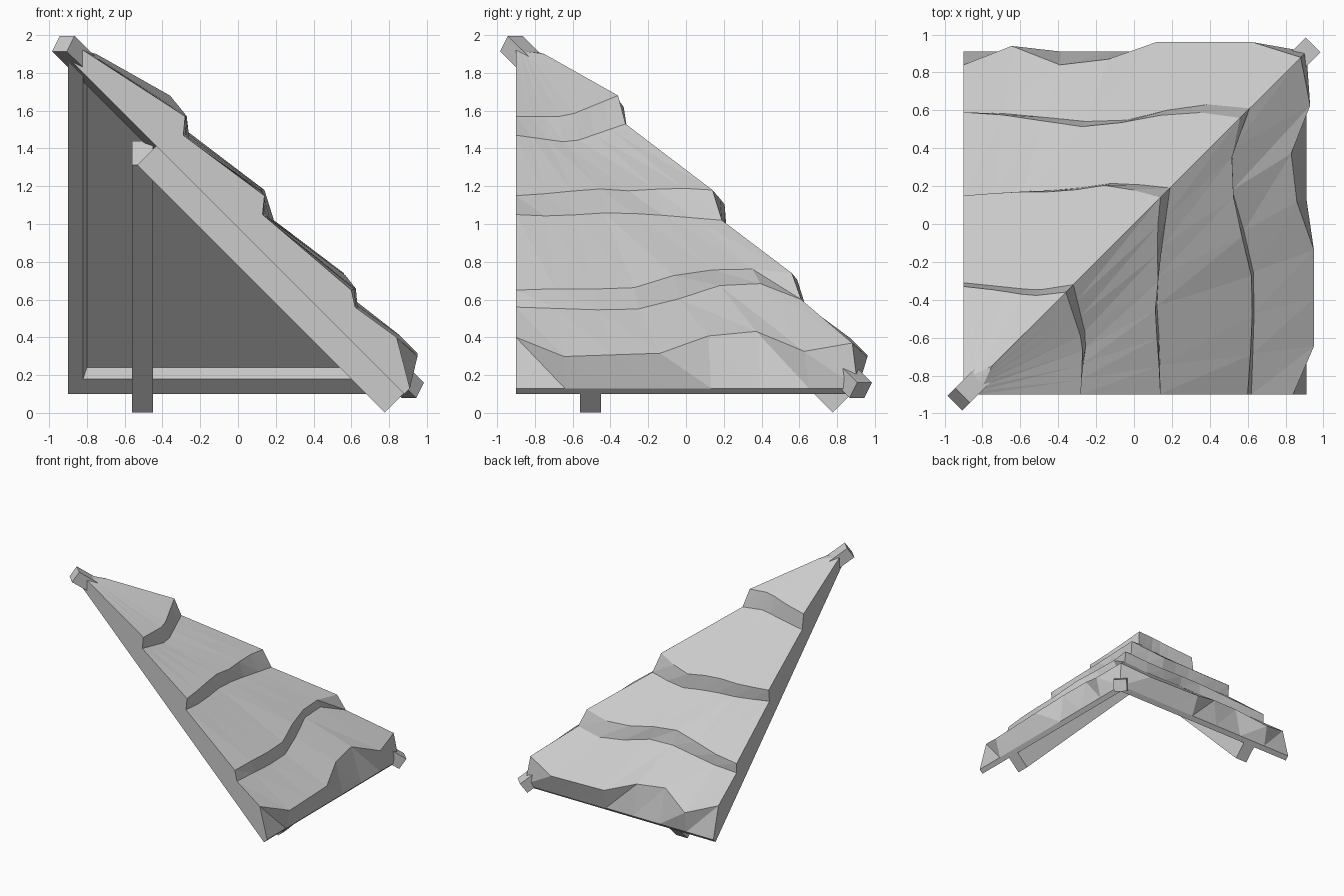
import bpy, bmesh
from mathutils import Vector, Matrix

if "Cube" in bpy.data.objects:
    bpy.data.objects.remove(bpy.data.objects["Cube"])

grey = bpy.data.materials.new("plain grey")
grey.use_nodes = True
colour = (0.6, 0.6, 0.6, 1)
grey.diffuse_color = colour
grey.node_tree.nodes["Principled BSDF"].inputs["Base Color"].default_value = colour

EDGE = -0.9      # gable edge of both slopes
COLUMNS = 8


def finish(bm, name):
    bmesh.ops.remove_doubles(bm, verts=bm.verts, dist=0.0005)
    bmesh.ops.recalc_face_normals(bm, faces=bm.faces)
    mesh = bpy.data.meshes.new(name)
    bm.to_mesh(mesh)
    bm.free()
    mesh.materials.append(grey)
    obj = bpy.data.objects.new(name, mesh)
    bpy.context.collection.objects.link(obj)
    return obj


def sample(values, t):
    """Read an evenly spaced list at t in 0..1."""
    pos = t * (len(values) - 1)
    i = min(int(pos), len(values) - 2)
    return values[i] + (values[i + 1] - values[i]) * (pos - i)


def course_line(outs, levels):
    """Points from the gable to the hip; level is out + height."""
    points = []
    for i in range(COLUMNS):
        t = i / (COLUMNS - 1)
        out = sample(outs, t)
        along = EDGE + (outs[-1] - EDGE) * t
        points.append((along, out, sample(levels, t) - out))
    return points


# Thatch courses, ridge to eave: each lip is followed by its toe
LIP, TOE = [1.29, 1.3, 1.32], [1.18, 1.18, 1.21]
TOP = ([EDGE, EDGE], [1.03, 1.03])
CREST = ([-0.82, -0.75], [1.10, 1.15])
DRIP = ([0.91, 0.91], [1.04, 1.04])
UNDER = ([0.88, 0.88], [0.98, 0.98])
EAVE_LEVEL = [1.24, 1.27, 1.25]

side_courses = [
    TOP, CREST,
    ([-0.28, -0.27, -0.36], LIP),
    ([-0.29, -0.25, -0.32], TOE),
    ([0.14, 0.13, 0.11, 0.13, 0.12, 0.14], LIP),
    ([0.13, 0.14, 0.12, 0.13, 0.16, 0.19], TOE),
    ([0.60, 0.62, 0.63, 0.56, 0.50, 0.56], [1.25, 1.28, 1.28, 1.3, 1.27, 1.3]),
    ([0.62, 0.63, 0.64, 0.57, 0.48, 0.61], TOE),
    ([0.84, 0.95, 0.95, 0.95, 0.86, 0.83, 0.93, 0.88], EAVE_LEVEL),
    DRIP, UNDER,
]
back_courses = [
    TOP, CREST,
    ([-0.33, -0.35, -0.38, -0.36], LIP),
    ([-0.31, -0.33, -0.35, -0.32], TOE),
    ([0.15, 0.17, 0.17, 0.21, 0.14], LIP),
    ([0.14, 0.17, 0.18, 0.22, 0.19], TOE),
    ([0.59, 0.57, 0.51, 0.54, 0.60, 0.56], [1.26, 1.28, 1.3]),
    ([0.59, 0.58, 0.54, 0.55, 0.64, 0.61], TOE),
    ([0.84, 0.94, 0.84, 0.87, 0.96, 0.96, 0.96, 0.88], EAVE_LEVEL),
    DRIP, UNDER,
]


def add_slope(bm, courses, place):
    def face(points):
        unique = []
        for p in points:
            if p not in unique:
                unique.append(p)
        if len(unique) > 2:
            bm.faces.new([bm.verts.new(place(p)) for p in unique])

    # Stepped top, eave and gable end
    rows = [course_line(*c) for c in courses]
    for upper, lower in zip(rows, rows[1:]):
        for i in range(COLUMNS - 1):
            quad = [upper[i], upper[i + 1], lower[i + 1], lower[i]]
            face([quad[0], quad[1], quad[2]])
            face([quad[0], quad[2], quad[3]])
    apex = (EDGE, EDGE, 1.88)
    face([r[0] for r in rows] + [apex])

    # Rim and recessed underside
    def corners(start, end, level):
        return [(start, start, level - start), (start, end, level - end),
                (end, end, level - end)]
    rim = corners(-0.82, 0.80, 0.98)
    recess = corners(-0.80, 0.86, 1.10)
    face([apex, rows[-1][0], rim[1], rim[0]])
    face(rows[-1] + [rim[2], rim[1]])
    for i in range(2):
        face([rim[i], rim[i + 1], recess[i + 1], recess[i]])
    face(recess)


bm = bmesh.new()
add_slope(bm, side_courses, lambda p: (p[1], p[0], p[2]))
add_slope(bm, back_courses, lambda p: p)
finish(bm, "thatch_roof_corner")


def beam(name, start, end, width, height, up):
    start, end, up = Vector(start), Vector(end), Vector(up).normalized()
    run = (end - start).normalized()
    frame = Matrix((run, up.cross(run), up)).transposed().to_4x4()
    size = Matrix.Diagonal(((end - start).length, width, height, 1))
    bm = bmesh.new()
    bmesh.ops.create_cube(bm, size=1, matrix=Matrix.Translation((start + end) / 2) @ frame @ size)
    return finish(bm, name)


# Hip beam along the diagonal, one rafter under each slope
beam("hip_beam", (-0.925, -0.925, 1.955), (0.925, 0.925, 0.12), 0.11, 0.1, (1, 1, 2))
beam("side_rafter", (-0.47, -0.505, 1.375), (0.84, -0.505, 0.065), 0.11, 0.18, (1, 0, 1))
beam("back_rafter", (-0.505, -0.47, 1.375), (-0.505, 0.84, 0.065), 0.11, 0.18, (0, 1, 1))
